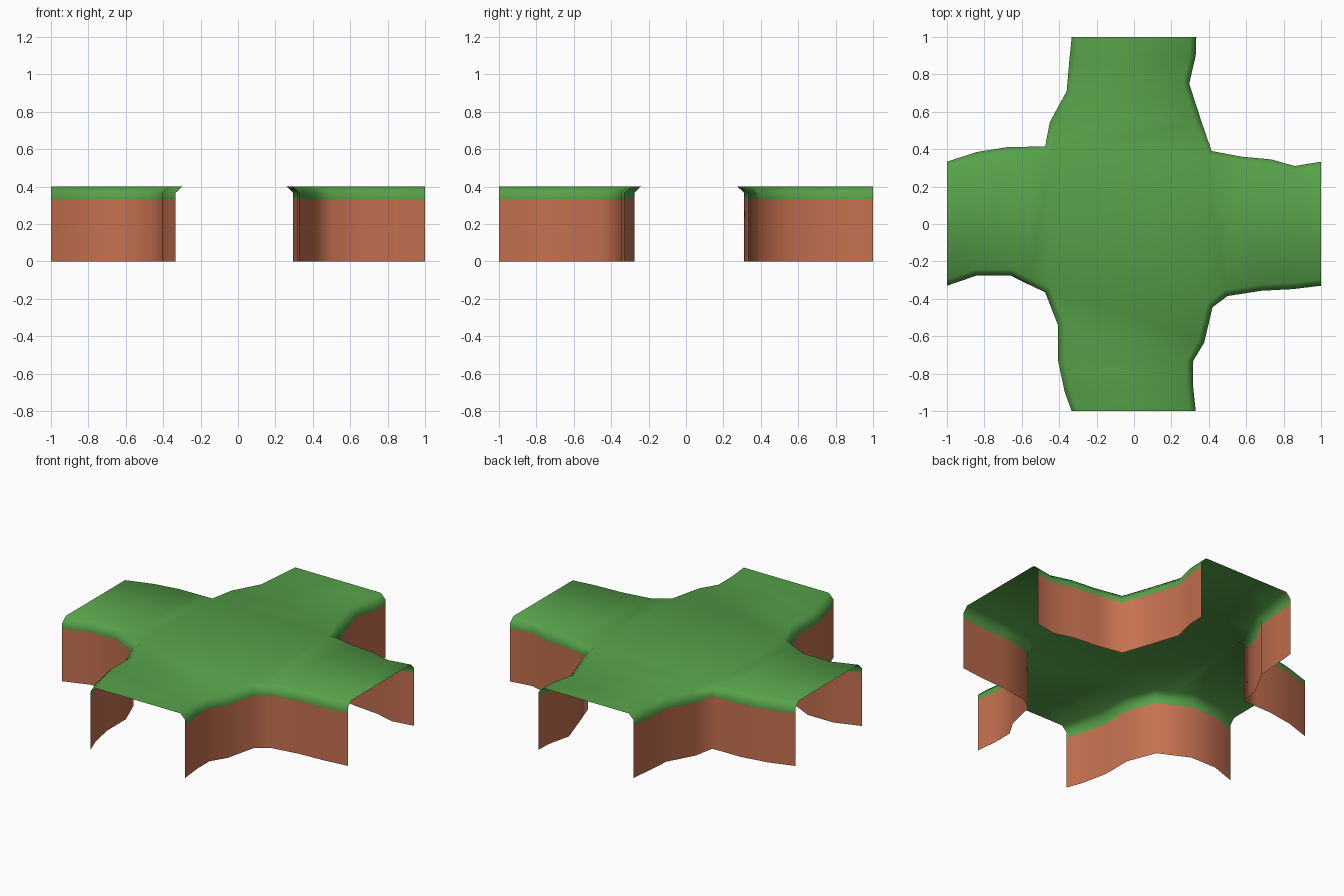
import bpy, bmesh
from mathutils import Vector

if "Cube" in bpy.data.objects:
    bpy.data.objects.remove(bpy.data.objects["Cube"])

H_DIRT, H_BEVEL, H_TOP, INSET = 0.333, 0.367, 0.40, 0.034


def material(name, rgb):
    m = bpy.data.materials.new(name)
    m.diffuse_color = (*rgb, 1)
    m.use_nodes = True
    m.node_tree.nodes["Principled BSDF"].inputs["Base Color"].default_value = m.diffuse_color
    return m


grass = material("grass green", (0.095, 0.36, 0.068))
dirt = material("dirt brown", (0.56, 0.165, 0.08))

# Bank outline of each quadrant: from the side arm's end, round the corner
# (fifth point), to the front or back arm's end
banks = {
    (-1, -1): [(-1, -.33), (-.84, -.275), (-.66, -.275), (-.57, -.32), (-.475, -.365),
               (-.405, -.545), (-.405, -.735), (-.37, -.90), (-.333, -1)],
    (-1, 1): [(-1, .333), (-.84, .385), (-.67, .412), (-.57, .413), (-.475, .415),
              (-.45, .545), (-.36, .71), (-.346, .87), (-.333, 1)],
    (1, 1): [(1, .333), (.86, .31), (.735, .345), (.575, .36), (.415, .39),
             (.36, .55), (.295, .75), (.33, .90), (.333, 1)],
    (1, -1): [(1, -.33), (.85, -.348), (.68, -.357), (.50, -.385), (.42, -.445),
              (.375, -.635), (.315, -.735), (.315, -.86), (.33, -1)],
}


def inset(points, sx, sy):
    """Move the outline towards the middle of the tile, keeping arm ends flush."""
    pts = [Vector(p) for p in points]
    last = len(pts) - 1
    out = []
    for i, p in enumerate(pts):
        if i == 0:
            n = Vector((0, -sy))
        elif i == last:
            n = Vector((-sx, 0))
        else:
            a = (p - pts[i - 1]).normalized()
            b = (pts[i + 1] - p).normalized()
            t = (a + b).normalized()
            n = Vector((-t.y, t.x))
            if n.dot(Vector((sx, sy))) > 0:
                n = -n
            n = n / max(0.6, t.dot(a))
        out.append(p + n * INSET)
    return out


def ring(bm, pts, z):
    return [bm.verts.new((p[0], p[1], z)) for p in pts]


def face(bm, verts, facing):
    f = bm.faces.new(verts)
    f.normal_update()
    if f.normal.dot(facing) < 0:
        f.normal_flip()
    f.smooth = True


def strip(bm, low, high, facing):
    for i in range(len(low) - 1):
        face(bm, (low[i], low[i + 1], high[i + 1], high[i]), facing)


def finish(bm, name, mat):
    me = bpy.data.meshes.new(name)
    bm.normal_update()
    bm.to_mesh(me)
    bm.free()
    me.materials.append(mat)
    bpy.context.collection.objects.link(bpy.data.objects.new(name, me))


# Dirt banks, one per quadrant
for (sx, sy), pts in banks.items():
    bm = bmesh.new()
    strip(bm, ring(bm, pts, 0), ring(bm, pts, H_DIRT), Vector((sx, sy, 0)))
    name = ("front" if sy < 0 else "back") + ("_left" if sx < 0 else "_right")
    finish(bm, name + "_dirt_bank", dirt)

# Grass sheet: lip and chamfer above each bank, then the cross-shaped top
bm = bmesh.new()
top = {}
for (sx, sy), pts in banks.items():
    out = Vector((sx, sy, 0))
    low, mid = ring(bm, pts, H_DIRT), ring(bm, pts, H_BEVEL)
    top[sx, sy] = ring(bm, inset(pts, sx, sy), H_TOP)
    strip(bm, low, mid, out)
    strip(bm, mid, top[sx, sy], out + Vector((0, 0, 1)))
up = Vector((0, 0, 1))
for s in (-1, 1):
    strip(bm, top[s, -1][:5], top[s, 1][:5], up)      # side arms
    strip(bm, top[-1, s][4:], top[1, s][4:], up)      # front and back arms
face(bm, [top[k][4] for k in ((-1, -1), (1, -1), (1, 1), (-1, 1))], up)
finish(bm, "grass_top", grass)
